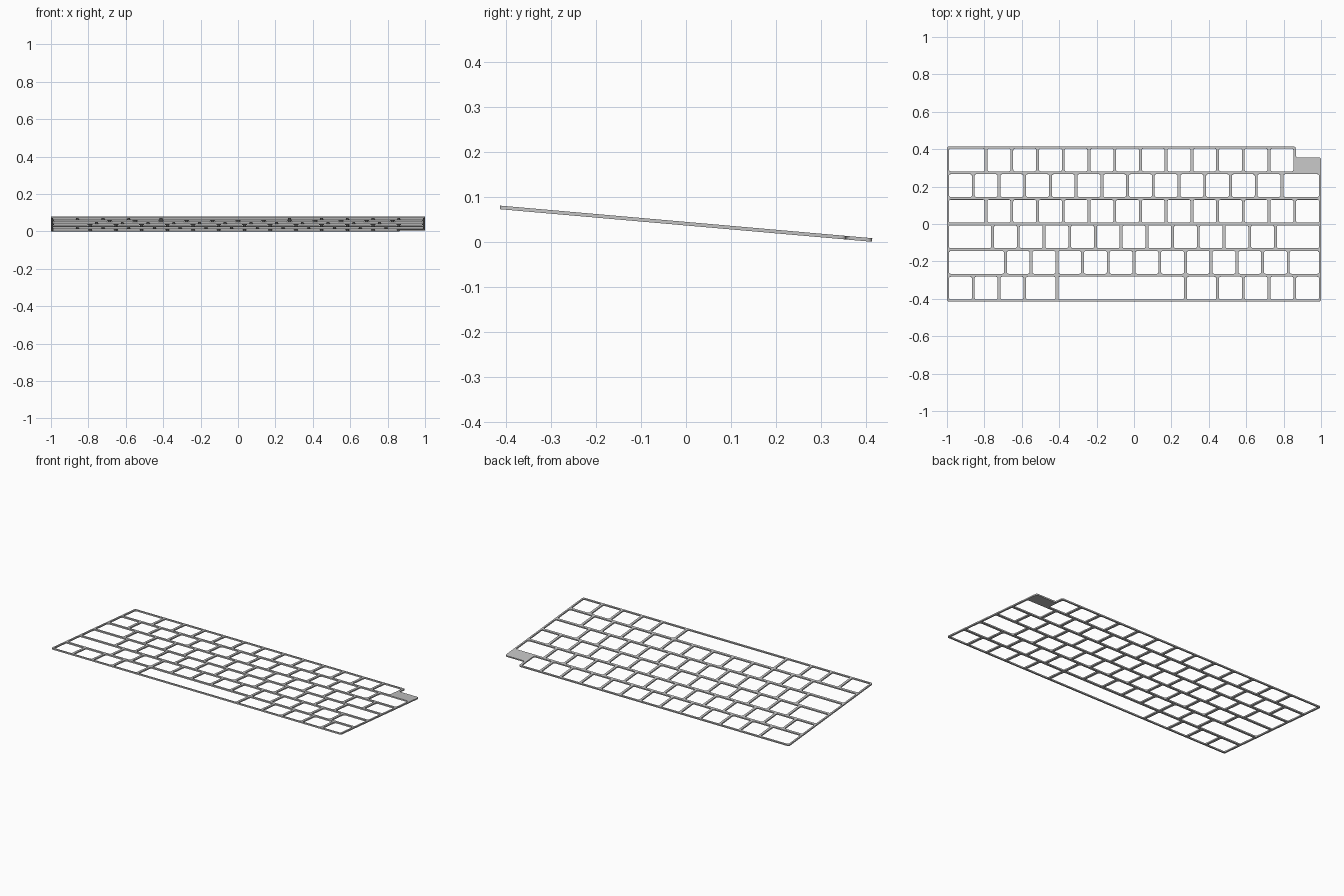
import bpy
import math
from mathutils import Vector

if "Cube" in bpy.data.objects:
    bpy.data.objects.remove(bpy.data.objects["Cube"])

PITCH = 0.1375        # one key unit
HALF_BAR = 0.0075     # half the width of a bar between keys
HALF_THICK = 0.004
TILT = math.radians(5)
LEFT = -7.25 * PITCH
BACK = 3 * PITCH
EDGE_X, EDGE_Y = 1.0, BACK + 0.003
NOTCH_X, NOTCH_Y = 0.865, 0.357

# key widths in units, from the back row to the front row
ROWS = [
    [1.5] + [1] * 12,
    [1] * 13 + [1.5],
    [1.5] + [1] * 13,
    [1.75] + [1] * 11 + [1.75],
    [2.25] + [1] * 11 + [1.25],
    [1, 1, 1, 1.25, 5, 1.25, 1, 1, 1, 1],
]


def rounded_outline(curve, corners, radius, steps=4):
    """Add a closed outline whose right-angled corners are filleted."""
    points = []
    for i, corner in enumerate(corners):
        c = Vector(corner)
        to_prev = (Vector(corners[i - 1]) - c).normalized()
        to_next = (Vector(corners[(i + 1) % len(corners)]) - c).normalized()
        centre = c + radius * (to_prev + to_next)
        for s in range(steps + 1):
            t = math.pi / 2 * s / steps
            points.append(centre - radius * (to_next * math.cos(t) + to_prev * math.sin(t)))
    spline = curve.splines.new('POLY')
    spline.points.add(len(points) - 1)
    for target, p in zip(spline.points, points):
        target.co = (p.x, p.y, 0, 1)
    spline.use_cyclic_u = True


# flat filled profile, extruded to the plate thickness
profile = bpy.data.curves.new("key_frame", 'CURVE')
profile.dimensions = '2D'
profile.fill_mode = 'BOTH'
profile.extrude = HALF_THICK

# outer border with the stepped back corner
rounded_outline(profile, [
    (-EDGE_X, -EDGE_Y), (EDGE_X, -EDGE_Y), (EDGE_X, NOTCH_Y),
    (NOTCH_X, NOTCH_Y), (NOTCH_X, EDGE_Y), (-EDGE_X, EDGE_Y),
], 0.011)

# key openings
for r, widths in enumerate(ROWS):
    x = LEFT
    y1 = BACK - r * PITCH - HALF_BAR
    y0 = BACK - (r + 1) * PITCH + HALF_BAR
    for width in widths:
        x0, x1 = x + HALF_BAR, x + width * PITCH - HALF_BAR
        rounded_outline(profile, [(x0, y0), (x1, y0), (x1, y1), (x0, y1)], 0.009)
        x += width * PITCH

frame = bpy.data.objects.new("key_frame", profile)
bpy.context.collection.objects.link(frame)

# tilt the frame so its front edge is raised
frame.rotation_euler.x = -TILT
frame.location.z = EDGE_Y * math.sin(TILT) + HALF_THICK * math.cos(TILT)

# plain grey finish
grey = bpy.data.materials.new("plain_grey")
grey.use_nodes = True
colour = (0.55, 0.55, 0.55, 1)
grey.diffuse_color = colour
grey.node_tree.nodes["Principled BSDF"].inputs["Base Color"].default_value = colour
profile.materials.append(grey)

# turn into a mesh with crisp edges
bpy.ops.object.select_all(action='DESELECT')
frame.select_set(True)
bpy.context.view_layer.objects.active = frame
bpy.ops.object.convert(target='MESH')
frame = bpy.context.object
bpy.ops.object.mode_set(mode='EDIT')
bpy.ops.mesh.select_all(action='SELECT')
bpy.ops.mesh.remove_doubles(threshold=0.00005)
bpy.ops.mesh.normals_make_consistent(inside=False)
bpy.ops.object.mode_set(mode='OBJECT')
bpy.ops.object.transform_apply(location=True, rotation=True, scale=True)
bpy.ops.object.shade_smooth_by_angle(angle=math.radians(35))
